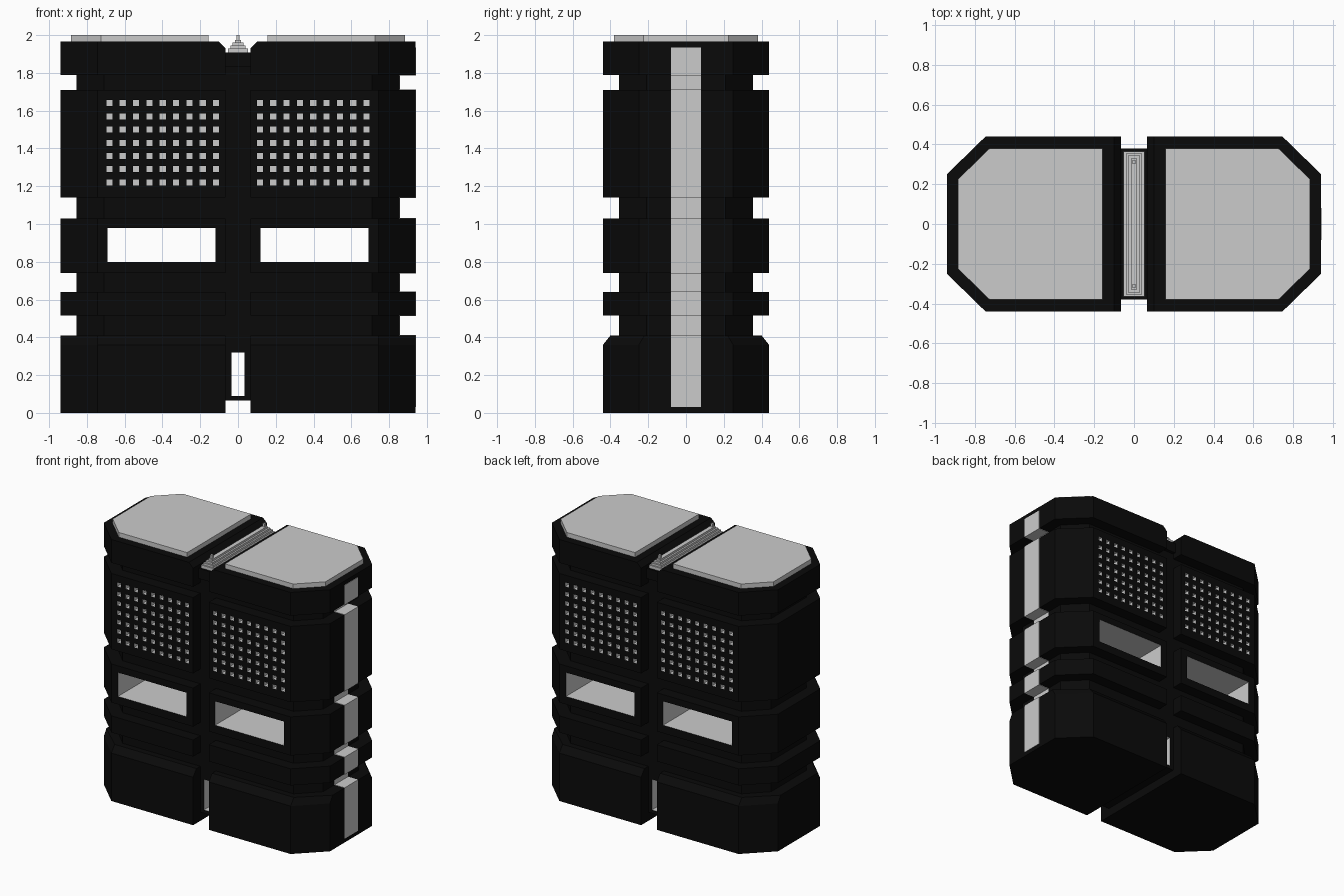
import bpy, bmesh

if "Cube" in bpy.data.objects:
    bpy.data.objects.remove(bpy.data.objects["Cube"])


def material(name, v):
    m = bpy.data.materials.new(name)
    m.diffuse_color = (v, v, v, 1)
    m.use_nodes = True
    m.node_tree.nodes["Principled BSDF"].inputs["Base Color"].default_value = m.diffuse_color
    return m


BLACK = material("black cladding", 0.003)
GREY = material("light grey", 0.6)


def finish(name, bm, mats):
    bmesh.ops.recalc_face_normals(bm, faces=bm.faces)
    me = bpy.data.meshes.new(name)
    bm.to_mesh(me)
    bm.free()
    for m in mats:
        me.materials.append(m)
    ob = bpy.data.objects.new(name, me)
    bpy.context.collection.objects.link(ob)
    return ob


def add_box(bm, x0, x1, y0, y1, z0, z1):
    v = [bm.verts.new((x, y, z)) for z in (z0, z1)
         for x, y in ((x0, y0), (x1, y0), (x1, y1), (x0, y1))]
    for f in ((0, 1, 2, 3), (4, 5, 6, 7), (0, 1, 5, 4),
              (1, 2, 6, 5), (2, 3, 7, 6), (3, 0, 4, 7)):
        bm.faces.new([v[i] for i in f])


def boxes(name, items, mats):
    bm = bmesh.new()
    for b in items:
        add_box(bm, *b)
    return finish(name, bm, mats)


def loft(name, rings, mats):
    # rings: (z, inner x, outer x, half depth, chamfer start x, chamfer end y)
    bm = bmesh.new()
    loops = []
    for z, xi, xo, y, cx, cy in rings:
        pts = ((xi, -y), (cx, -y), (xo, -cy), (xo, cy), (cx, y), (xi, y))
        loops.append([bm.verts.new((px, py, z)) for px, py in pts])
    for a, b in zip(loops, loops[1:]):
        for i in range(6):
            j = (i + 1) % 6
            bm.faces.new((a[i], a[j], b[j], b[i]))
    bm.faces.new(loops[0])
    bm.faces.new(loops[-1])
    return finish(name, bm, mats)


def bake(ob, cutter=None, mirror=False):
    if cutter:
        m = ob.modifiers.new("cut", 'BOOLEAN')
        m.operation, m.solver, m.object = 'DIFFERENCE', 'EXACT', cutter
        m.material_mode = 'TRANSFER'
        cutter.hide_render = True
    if mirror:
        ob.modifiers.new("mirror", 'MIRROR').use_mirror_merge = False
    dg = bpy.context.evaluated_depsgraph_get()
    me = bpy.data.meshes.new_from_object(ob.evaluated_get(dg))
    ob.modifiers.clear()
    ob.data = me
    if cutter:
        bpy.data.objects.remove(cutter)


# Tower shell: outer outline, stepped in at four grooves
GROOVES = [(0.41, 0.515), (0.64, 0.74), (1.03, 1.14), (1.71, 1.79)]
OUT = (0.065, 0.94, 0.44, 0.745, 0.25)
IN = (0.065, 0.855, 0.355, 0.71, 0.21)
rings = [(0, *OUT), (0.36, *OUT), (0.41, 0.065, 0.94, 0.40, 0.745, 0.22)]
for k, (a, b) in enumerate(GROOVES):
    if k:
        rings.append((a, *OUT))
    rings += [(a, *IN), (b, *IN), (b, *OUT)]
rings += [(1.93, *OUT), (1.965, 0.10, *OUT[1:])]
towers = loft("towers", rings, [BLACK, GREY])

# Wide through-opening and grid of small window pockets, front and back
cuts = [(0.118, 0.69, -0.6, 0.6, 0.80, 0.98)]
for i in range(9):
    for j in range(7):
        x, z = 0.116 + 0.0706 * i, 1.22 + 0.07 * j
        for s in (-1, 1):
            y0, y1 = sorted((s * 0.38, s * 0.5))
            cuts.append((x - 0.016, x + 0.016, y0, y1, z - 0.016, z + 0.016))
bake(towers, boxes("window_cutter", cuts, [GREY]), mirror=True)

# Roof plates
plate = (0.157, 0.884, 0.38, 0.725, 0.225)
roof = loft("roof_plates", [(1.96, *plate), (2.0, *plate)], [GREY])
bake(roof, mirror=True)

# Central link with its through-passage
link = boxes("central_link", [(-0.07, 0.07, -0.355, 0.355, 0.065, 1.88)], [BLACK, GREY])
bake(link, boxes("passage_cutter", [(-0.035, 0.035, -0.5, 0.5, 0.09, 0.32)], [GREY]))
boxes("link_cap", [(-0.066, 0.066, -0.378, 0.378, 1.83, 1.907)], [BLACK])

# Stepped ridge on the link, with a pin at each end
steps = [(0.052, 0.365, 1.93), (0.041, 0.355, 1.945), (0.029, 0.343, 1.96), (0.016, 0.33, 1.975)]
ridge, z = [], 1.90
for hx, hy, top in steps:
    ridge.append((-hx, hx, -hy, hy, z, top))
    z = top
boxes("ridge_steps", ridge, [GREY])
boxes("ridge_pins", [(-0.008, 0.008, s * 0.312 - 0.01, s * 0.312 + 0.01, 1.97, 2.0)
                     for s in (-1, 1)], [GREY])

# Light strip down the right side, following the grooves
e = 0.003
prof, z = [(0.94 + e, 0.03)], 0.03
for a, b in GROOVES:
    prof += [(0.94 + e, a + e), (0.855 + e, a + e), (0.855 + e, b - e), (0.94 + e, b - e)]
prof.append((0.94 + e, 1.935))
prof += [(0.84, 1.935), (0.84, 0.03)]
bm = bmesh.new()
f = bm.faces.new([bm.verts.new((x, -0.08, z)) for x, z in prof])
ext = bmesh.ops.extrude_face_region(bm, geom=[f])
for v in ext["geom"]:
    if isinstance(v, bmesh.types.BMVert):
        v.co.y = 0.08
finish("side_strip", bm, [GREY])
